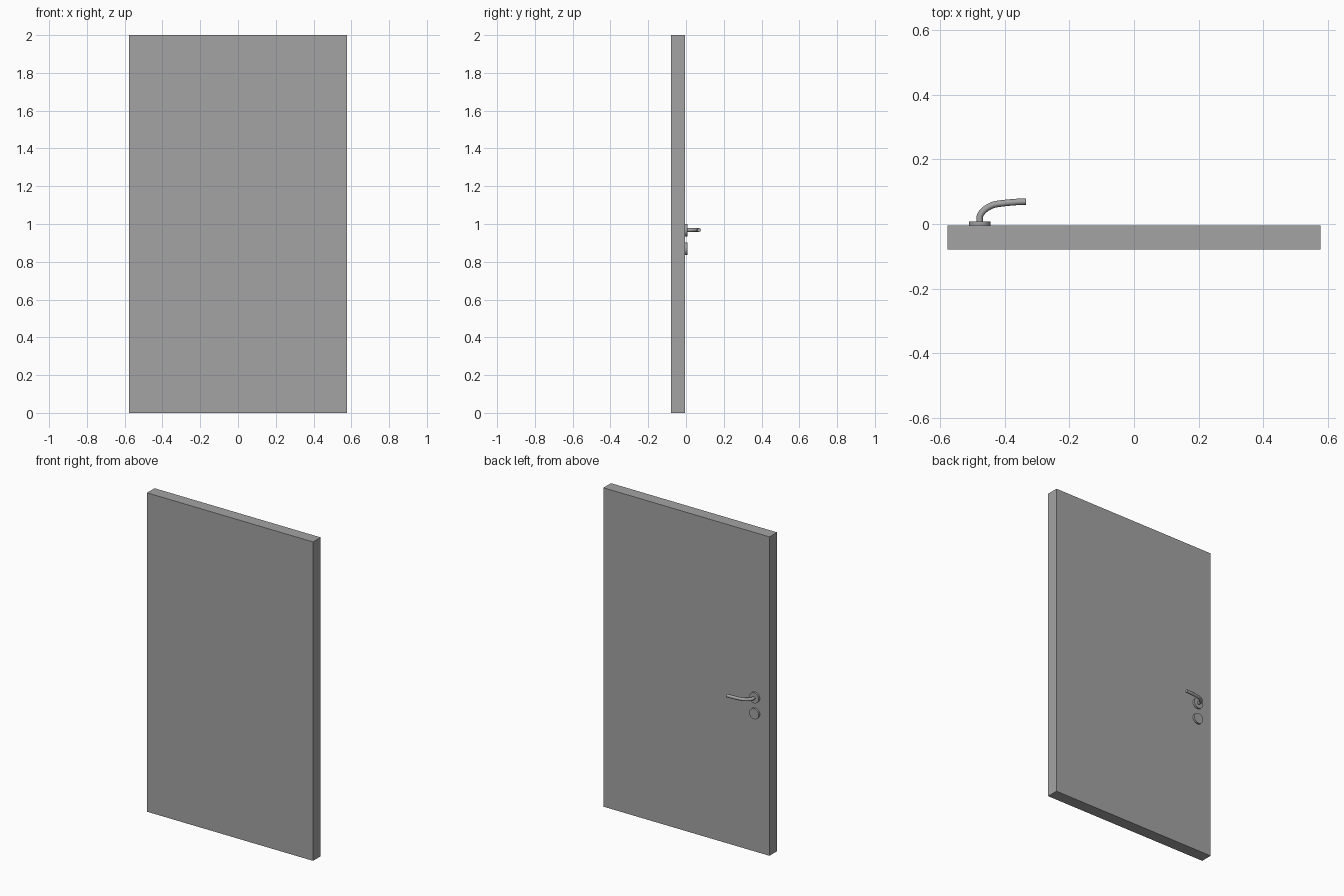
import bpy
from math import radians

cube = bpy.data.objects.get("Cube")
if cube:
    bpy.data.objects.remove(cube, do_unlink=True)

DOOR_BACK = -0.004   # y of the face that carries the handle
HANDLE_X = -0.477
LEVER_Z = 0.968


def make_material(name, value):
    mat = bpy.data.materials.new(name)
    mat.use_nodes = True
    colour = (value, value, value, 1)
    mat.diffuse_color = colour
    mat.node_tree.nodes["Principled BSDF"].inputs["Base Color"].default_value = colour
    return mat


grey = make_material("plain grey", 0.37)


def finish(obj, name, smooth=True):
    obj.name = name
    obj.data.materials.append(grey)
    if smooth:
        bpy.ops.object.shade_smooth_by_angle(angle=radians(40))
    return obj


# Door leaf
bpy.ops.mesh.primitive_cube_add(size=1, location=(0, DOOR_BACK - 0.0375, 1))
leaf = bpy.context.object
leaf.scale = (1.152, 0.075, 2)
bpy.ops.object.transform_apply(location=False, rotation=False, scale=True)
finish(leaf, "door_leaf", smooth=False)

# Round plates behind the lever and over the lock
for name, z in (("lever_rosette", LEVER_Z), ("lock_rosette", 0.868)):
    bpy.ops.mesh.primitive_cylinder_add(
        vertices=32, radius=0.033, depth=0.012,
        location=(HANDLE_X, DOOR_BACK + 0.006, z), rotation=(radians(90), 0, 0))
    finish(bpy.context.object, name)

# Bent lever swept along a curve
path = bpy.data.curves.new("lever_path", "CURVE")
path.dimensions = "3D"
path.bevel_depth = 0.01
path.bevel_resolution = 4
path.resolution_u = 12
path.use_fill_caps = True
spline = path.splines.new("BEZIER")
spline.bezier_points.add(3)
# Each row: offset from the rosette, then the handle offset along the path
rows = [((0, 0.002), (0, 0.005)),
        ((0, 0.024), (0, 0.014)),
        ((0.055, 0.066), (0.03, 0.004)),
        ((0.144, 0.073), (0.03, 0))]
for point, ((x, y), (hx, hy)) in zip(spline.bezier_points, rows):
    point.handle_left_type = point.handle_right_type = "FREE"
    x, y = HANDLE_X + x, DOOR_BACK + y
    point.co = (x, y, LEVER_Z)
    point.handle_left = (x - hx, y - hy, LEVER_Z)
    point.handle_right = (x + hx, y + hy, LEVER_Z)
lever = bpy.data.objects.new("lever", path)
bpy.context.collection.objects.link(lever)
bpy.ops.object.select_all(action="DESELECT")
lever.select_set(True)
bpy.context.view_layer.objects.active = lever
bpy.ops.object.convert(target="MESH")
finish(bpy.context.object, "lever_handle")
